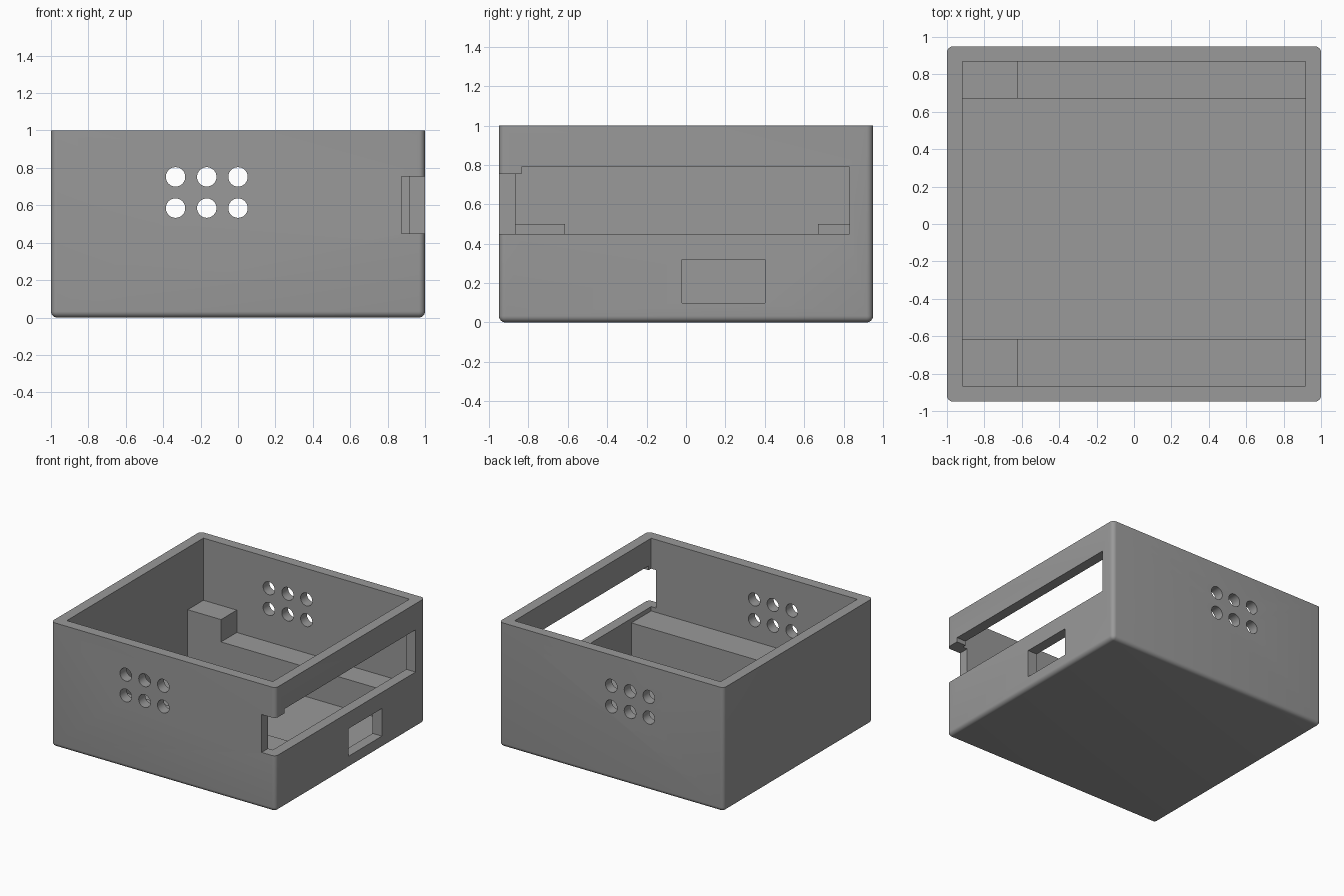
import bpy, bmesh, math
from mathutils import Matrix, Vector

if "Cube" in bpy.data.objects:
    bpy.data.objects.remove(bpy.data.objects["Cube"])

grey = bpy.data.materials.new("mid grey")
grey.diffuse_color = (0.32, 0.32, 0.32, 1)
grey.use_nodes = True
grey.node_tree.nodes["Principled BSDF"].inputs["Base Color"].default_value = grey.diffuse_color


def box(name, x, y, z):
    """Axis-aligned box from three (min, max) ranges."""
    bm = bmesh.new()
    bmesh.ops.create_cube(bm, size=1)
    for v in bm.verts:
        v.co = Vector([r[0] if c < 0 else r[1] for c, r in zip(v.co, (x, y, z))])
    me = bpy.data.meshes.new(name)
    bm.to_mesh(me)
    bm.free()
    ob = bpy.data.objects.new(name, me)
    bpy.context.collection.objects.link(ob)
    me.materials.append(grey)
    return ob


def rod(name, x, z, radius):
    """Long cylinder along y, for the vent holes."""
    bm = bmesh.new()
    bmesh.ops.create_cone(bm, cap_ends=True, segments=32, radius1=radius, radius2=radius, depth=3,
                          matrix=Matrix.Translation((x, 0, z)) @ Matrix.Rotation(math.pi / 2, 4, 'X'))
    me = bpy.data.meshes.new(name)
    bm.to_mesh(me)
    bm.free()
    ob = bpy.data.objects.new(name, me)
    bpy.context.collection.objects.link(ob)
    me.materials.append(grey)
    return ob


# Case body, rounded everywhere except around the open rim
case = box("case", (-1, 1), (-0.95, 0.95), (0, 1))
bm = bmesh.new()
bm.from_mesh(case.data)
edges = [e for e in bm.edges if min(v.co.z for v in e.verts) < 0.5]
bmesh.ops.bevel(bm, geom=edges, offset=0.033, segments=6, profile=0.5, affect='EDGES', clamp_overlap=True)
bm.to_mesh(case.data)
bm.free()

cutters = [
    box("cavity_cutter", (-0.917, 0.917), (-0.867, 0.87), (0.083, 1.2)),
    box("slot_cutter", (0.85, 1.2), (-0.835, 0.83), (0.45, 0.79)),        # long side slot
    box("corner_notch_cutter", (0.875, 1.2), (-1.2, -0.82), (0.45, 0.755)),  # slot opening at corner
    box("port_cutter", (0.85, 1.2), (-0.02, 0.402), (0.098, 0.32)),       # small side port
]
# Vent holes through front and back walls
for x in (-0.334, -0.167, 0):
    for z in (0.585, 0.752):
        cutters.append(rod("vent_cutter", x, z, 0.052))

for c in cutters:
    c.hide_render = True
    c.hide_set(True)
    m = case.modifiers.new(c.name, 'BOOLEAN')
    m.operation = 'DIFFERENCE'
    m.solver = 'EXACT'
    m.object = c

# Bake the cuts and remove the cutters
bpy.context.view_layer.update()
baked = bpy.data.meshes.new_from_object(case.evaluated_get(bpy.context.evaluated_depsgraph_get()))
case.modifiers.clear()
case.data = baked
for c in cutters:
    bpy.data.objects.remove(c)

bpy.context.view_layer.objects.active = case
case.select_set(True)
bpy.ops.object.shade_smooth_by_angle(angle=math.radians(35))

# Inner ledges with a taller block at the left end
for side, y, low in (("front", (-0.88, -0.615), 0.415), ("back", (0.67, 0.88), 0.32)):
    box(side + "_ledge", (-0.62, 0.93), y, (0.06, low))
    box(side + "_block", (-0.93, -0.62), y, (0.06, 0.5))
